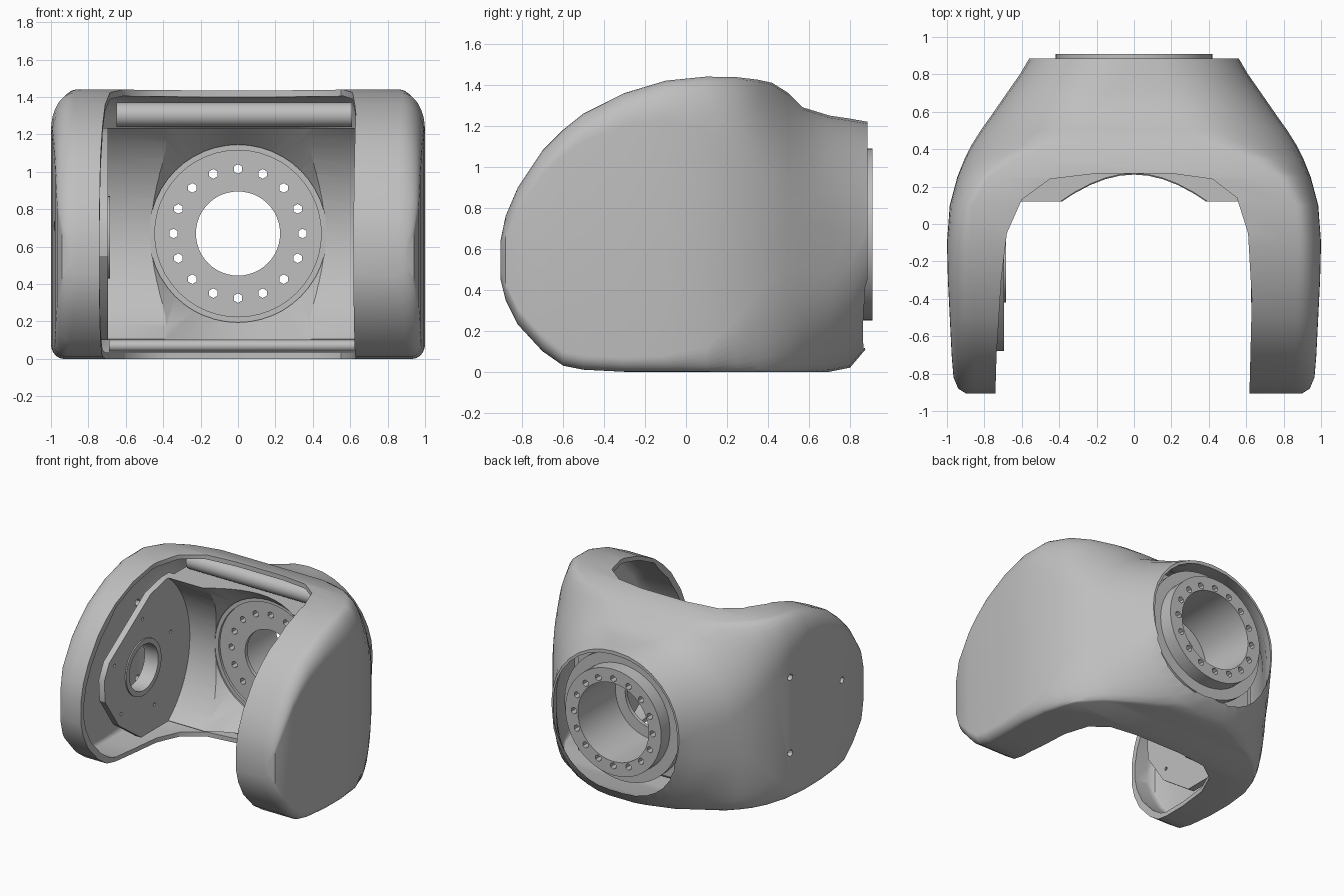
import bpy, bmesh, math
from mathutils import Matrix, Vector

if "Cube" in bpy.data.objects:
    bpy.data.objects.remove(bpy.data.objects["Cube"])

grey = bpy.data.materials.new("plain_grey")
grey.use_nodes = True
COLOUR = (0.52, 0.52, 0.52, 1)
grey.diffuse_color = COLOUR
grey.node_tree.nodes["Principled BSDF"].inputs["Base Color"].default_value = COLOUR

AXIS = {"x": Matrix.Rotation(math.pi / 2, 4, "Y"),
        "y": Matrix.Rotation(-math.pi / 2, 4, "X")}
MID = 0.67          # height of the rear joint axis


def finish(name, bm):
    bmesh.ops.recalc_face_normals(bm, faces=bm.faces)
    mesh = bpy.data.meshes.new(name)
    bm.to_mesh(mesh)
    bm.free()
    mesh.materials.append(grey)
    ob = bpy.data.objects.new(name, mesh)
    bpy.context.collection.objects.link(ob)
    return ob


def cylinders(name, axis, centres, r1, depth, r2=None, sides=48):
    bm = bmesh.new()
    for c in centres:
        bmesh.ops.create_cone(bm, cap_ends=True, segments=sides, radius1=r1,
                              radius2=r1 if r2 is None else r2, depth=depth,
                              matrix=Matrix.Translation(c) @ AXIS[axis])
    return finish(name, bm)


def rear_disc(name, r, y0, y1, r2=None):
    return cylinders(name, "y", [(0, (y0 + y1) / 2, MID)], r, y1 - y0, r2)


def prism(name, points, direction):
    bm = bmesh.new()
    face = bm.faces.new([bm.verts.new(p) for p in points])
    out = bmesh.ops.extrude_face_region(bm, geom=[face])["geom"]
    bmesh.ops.translate(bm, vec=direction,
                        verts=[v for v in out if isinstance(v, bmesh.types.BMVert)])
    return finish(name, bm)


def boolean(ob, cutter, keep=False):
    mod = ob.modifiers.new("cut", "BOOLEAN")
    mod.object, mod.operation, mod.solver = cutter, "DIFFERENCE", "EXACT"
    bpy.context.view_layer.objects.active = ob
    bpy.ops.object.modifier_apply(modifier=mod.name)
    if not keep:
        bpy.data.objects.remove(cutter)


def tube(name, outer, inner, y0, y1):
    ob = rear_disc(name, outer, y0, y1)
    boolean(ob, rear_disc("tube_cutter", inner, y0 - .1, y1 + .1))
    return ob


# Outer shell sections: y, half width, bottom, top,
# then width and height of the upper and of the lower corner rounding
SECTIONS = [(-.905, .9, .45, .64, .06, .07, .06, .07),
            (-.88, .94, .35, .76, .09, .1, .08, .08),
            (-.82, .965, .23, .9, .11, .11, .08, .08),
            (-.7, .975, .1, 1.08, .12, .12, .08, .08),
            (-.6, .98, .03, 1.18, .12, .13, .07, .07),
            (-.5, .985, .01, 1.26, .12, .14, .07, .07),
            (-.3, .995, 0, 1.36, .12, .16, .07, .07),
            (-.1, 1, 0, 1.42, .12, .2, .07, .08),
            (.1, .985, 0, 1.44, .12, .27, .07, .12),
            (.25, .945, 0, 1.437, .17, .42, .07, .25),
            (.35, .905, 0, 1.425, .28, .5, .08, .38),
            (.42, .87, 0, 1.41, .43, .55, .1, .45),
            (.5, .82, 0, 1.36, .5, .55, .13, .5),
            (.57, .77, 0, 1.29, .52, .55, .2, .5),
            (.7, .68, 0, 1.25, .53, .55, .36, .5),
            (.8, .61, .02, 1.235, .55, .55, .5, .5),
            (.885, .56, .12, 1.22, .545, .545, .545, .545)]


def loft(name, inset=0.0):
    bm = bmesh.new()
    rings = []
    for y, w, lo, hi, *corner in SECTIONS:
        if y < -.55:
            y += inset
        elif inset and y > .88:
            y += .05                    # leave the back open
        w, lo, hi = w - inset, lo + inset, hi - inset
        corner = [max(c - inset, .02) for c in corner]
        ring = []
        for k, (sx, sz) in enumerate([(1, 1), (-1, 1), (-1, -1), (1, -1)]):
            rx, rz = corner[:2] if sz > 0 else corner[2:]
            cx = sx * (w - rx)
            cz = hi - rz if sz > 0 else lo + rz
            for i in range(9):
                a = (k + i / 8) * math.pi / 2
                ring.append(bm.verts.new((cx + rx * math.cos(a), y, cz + rz * math.sin(a))))
        rings.append(ring)
    n = len(rings[0])
    for a, b in zip(rings, rings[1:]):
        for i in range(n):
            bm.faces.new((a[i], a[(i + 1) % n], b[(i + 1) % n], b[i]))
    bm.faces.new(rings[0])
    bm.faces.new(rings[-1])
    return finish(name, bm)


# Thin hollow yoke shell with a U opening and side bolt holes
shell = loft("yoke_shell")
OPENING = [(-.75, -1.2), (-.735, -.7), (-.71, -.3), (-.68, -.05), (-.6, .13), (-.45, .24),
           (-.2, .27), (.2, .27), (.42, .24), (.55, .14), (.61, -.05), (.63, -.4), (.61, -1.2)]
boolean(shell, prism("opening_cutter", [(x, y, -1) for x, y in OPENING], Vector((0, 0, 4))))
boolean(shell, loft("cavity_cutter", .035))
boolean(shell, cylinders("side_hole_cutter", "x",
                         [(-1, .1, .98), (-1, .1, .38), (-1, -.55, .71)], .025, .3, sides=12))

# Inner housing with a hollow front wall and a conical mouth
BLOCK = [(.12, .1), (.44, .1), (.44, 1.235), (.12, 1.235)]
housing = prism("inner_housing", [(-.7, y, z) for y, z in BLOCK], Vector((1.34, 0, 0)))
boolean(housing, cylinders("wall_cutter", "x", [(0, -.337, MID)], .727, 3, sides=96))
boolean(housing, rear_disc("mouth_cutter", .789, 0, .38, .474))
boolean(housing, rear_disc("rim_cutter", .475, .2, .39))
boolean(housing, rear_disc("face_cutter", .445, .2, .41))
boolean(housing, rear_disc("passage_cutter", .225, 0, 1.5))

# Rear joint hub and the flange around it
hub = tube("rear_joint_hub", .42, .31, .43, .91)
flange = tube("rear_joint_flange", .505, .41, .74, .8)

# Ring of bolt holes through housing and hub
circle = [i * math.pi / 8 for i in range(16)]
bolts = cylinders("bolt_cutter", "y",
                  [(.345 * math.sin(a), .6, MID + .345 * math.cos(a)) for a in circle],
                  .026, 1, sides=6)
boolean(housing, bolts, keep=True)
boolean(hub, bolts)
parts = [shell, housing, hub, flange]

# Bearing plates in both arms, each with a bore, lip and screw holes
PLATE = [(.42, .95), (.2, 1.235), (.1, 1.235), (-.1, 1.19), (-.62, .84), (-.68, .72),
         (-.67, .55), (-.5, .3), (-.22, .1), (.2, .1), (.42, .3)]
for side, sign, face in (("right", -1, .695), ("left", 1, .635)):
    plate = prism(side + "_bearing_plate", [(sign * face, y, z) for y, z in PLATE],
                  Vector((sign * .05, 0, 0)))
    boolean(plate, cylinders("bore_cutter", "x", [(sign * face, -.2, .65)], .19, .3))
    boolean(plate, cylinders("screw_cutter", "x",
                             [(sign * face, -.2 + .38 * math.cos(a), .65 + .38 * math.sin(a))
                              for a in circle[1::3]], .014, .04, sides=8))
    lip = cylinders(side + "_bearing_lip", "x", [(sign * (face + .05), -.2, .65)], .22, .12)
    boolean(lip, cylinders("lip_cutter", "x", [(sign * face, -.2, .65)], .18, .5))
    parts += [plate, lip]

# Cross bars between the housing and the shell
parts += [cylinders("top_cross_bar", "x", [(-.02, .34, 1.305)], .065, 1.26, sides=32),
          cylinders("bottom_cross_bar", "x", [(-.03, .34, .07)], .03, 1.32, sides=24)]

for ob in bpy.context.selected_objects:
    ob.select_set(False)
for ob in parts:
    ob.select_set(True)
bpy.context.view_layer.objects.active = shell
bpy.ops.object.shade_smooth_by_angle(angle=math.radians(30))
